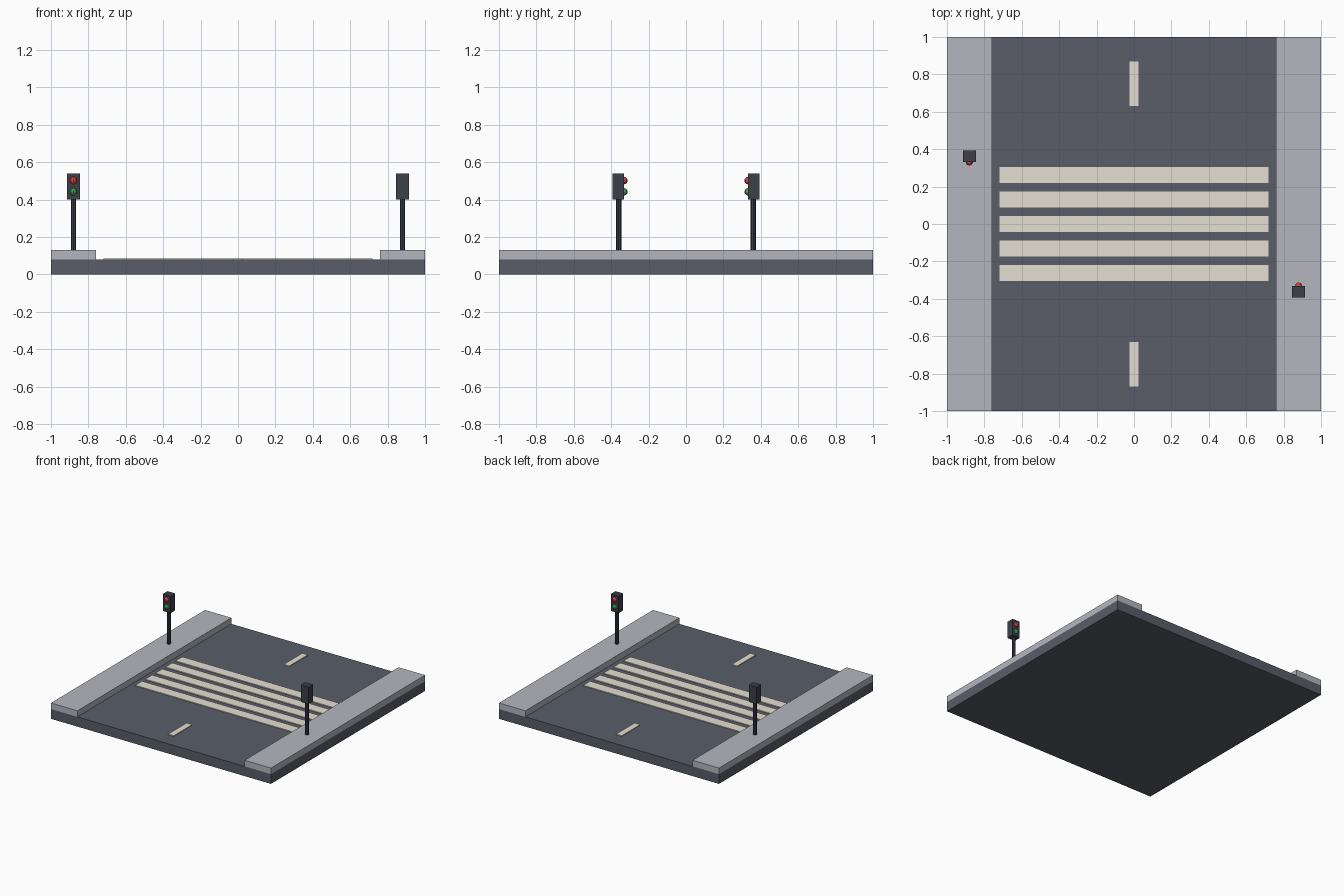
import bpy, bmesh
from math import pi
from mathutils import Matrix

if "Cube" in bpy.data.objects:
    bpy.data.objects.remove(bpy.data.objects["Cube"])


def material(name, rgb):
    m = bpy.data.materials.new(name)
    m.diffuse_color = (*rgb, 1)
    m.use_nodes = True
    m.node_tree.nodes["Principled BSDF"].inputs["Base Color"].default_value = m.diffuse_color
    return m


ASPHALT = material("asphalt", (0.10, 0.11, 0.14))
CONCRETE = material("concrete", (0.46, 0.47, 0.52))
PAINT = material("road_paint", (0.78, 0.74, 0.64))
METAL = material("dark_metal", (0.045, 0.05, 0.065))
RED = material("red_lamp", (0.75, 0.06, 0.05))
GREEN = material("green_lamp", (0.05, 0.35, 0.08))


def finish(name, bm, mat):
    mesh = bpy.data.meshes.new(name)
    bm.to_mesh(mesh)
    bm.free()
    mesh.materials.append(mat)
    ob = bpy.data.objects.new(name, mesh)
    bpy.context.collection.objects.link(ob)
    return ob


def box(name, x, y, z, mat, turn=Matrix()):
    """Box from (min, max) pairs on each axis."""
    size = [b - a for a, b in (x, y, z)]
    mid = [(a + b) / 2 for a, b in (x, y, z)]
    bm = bmesh.new()
    bmesh.ops.create_cube(bm, size=1, matrix=turn @ Matrix.Translation(mid) @ Matrix.Diagonal((*size, 1)))
    return finish(name, bm, mat)


# Road slab
box("road", (-1, 1), (-1, 1), (0, 0.08), ASPHALT)

# Raised pavements on both sides
box("left_pavement", (-1, -0.76), (-1, 1), (0.08, 0.13), CONCRETE)
box("right_pavement", (0.76, 1), (-1, 1), (0.08, 0.13), CONCRETE)

# Crossing stripes
for i in range(5):
    y = (i - 2) * 0.131
    box(f"crossing_stripe_{i + 1}", (-0.72, 0.72), (y - 0.044, y + 0.044), (0.078, 0.086), PAINT)

# Centre line dashes
for side, y in (("front", -0.75), ("back", 0.75)):
    box(f"{side}_lane_dash", (-0.025, 0.025), (y - 0.12, y + 0.12), (0.078, 0.086), PAINT)

# Pedestrian signals, the second turned half way round
for side, angle in (("left", 0), ("right", pi)):
    turn = Matrix.Rotation(angle, 4, 'Z')

    bm = bmesh.new()
    bmesh.ops.create_cone(bm, cap_ends=True, segments=8, radius1=0.014, radius2=0.014, depth=0.28,
                          matrix=turn @ Matrix.Translation((-0.88, 0.36, 0.27)))
    finish(f"{side}_signal_pole", bm, METAL)

    box(f"{side}_signal_head", (-0.915, -0.845), (0.332, 0.392), (0.40, 0.54), METAL, turn)

    for colour, z, mat in (("red", 0.502, RED), ("green", 0.442, GREEN)):
        bm = bmesh.new()
        bmesh.ops.create_uvsphere(bm, u_segments=8, v_segments=6, radius=0.02,
                                  matrix=turn @ Matrix.Translation((-0.88, 0.332, z)))
        finish(f"{side}_{colour}_lamp", bm, mat)
